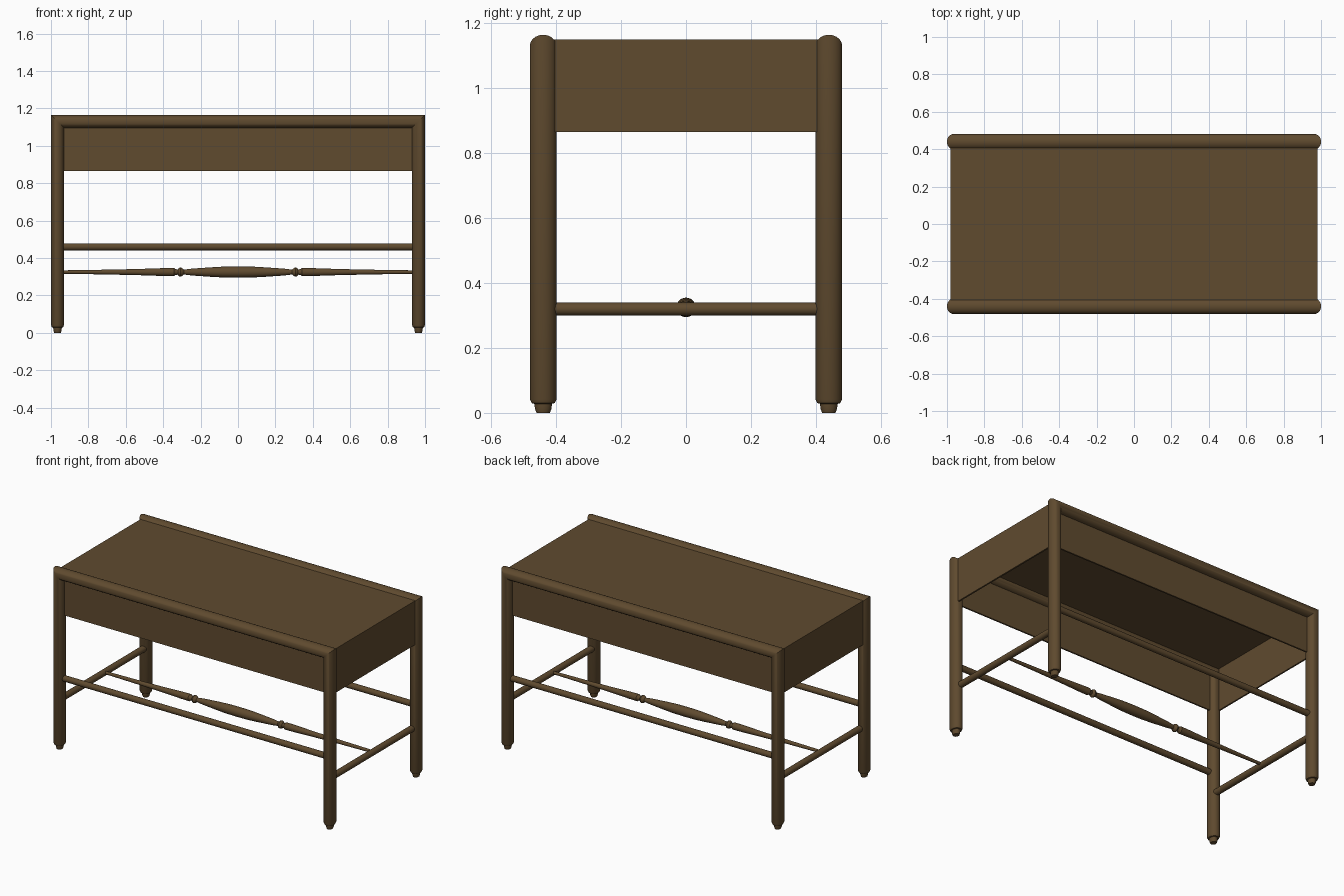
import bpy, bmesh, math

if bpy.data.objects.get("Cube"):
    bpy.data.objects.remove(bpy.data.objects["Cube"], do_unlink=True)

wood = bpy.data.materials.new("dark_brown_wood")
wood.use_nodes = True
colour = (0.115, 0.069, 0.028, 1)
wood.diffuse_color = colour
wood.node_tree.nodes["Principled BSDF"].inputs["Base Color"].default_value = colour

SIDES = 32
ANGLES = [2 * math.pi * i / SIDES for i in range(SIDES)]


def make_object(name, bm, smooth=True):
    bmesh.ops.recalc_face_normals(bm, faces=bm.faces)
    mesh = bpy.data.meshes.new(name)
    bm.to_mesh(mesh)
    bm.free()
    obj = bpy.data.objects.new(name, mesh)
    bpy.context.collection.objects.link(obj)
    mesh.materials.append(wood)
    if smooth:
        bpy.ops.object.select_all(action='DESELECT')
        obj.select_set(True)
        bpy.context.view_layer.objects.active = obj
        bpy.ops.object.shade_smooth_by_angle(angle=math.radians(35))
    return obj


def loft(name, rings):
    """Skin a list of point rings and cap both ends."""
    bm = bmesh.new()
    loops = [[bm.verts.new(p) for p in ring] for ring in rings]
    for a, b in zip(loops, loops[1:]):
        for i in range(SIDES):
            j = (i + 1) % SIDES
            bm.faces.new((a[i], a[j], b[j], b[i]))
    bm.faces.new(loops[0])
    bm.faces.new(loops[-1])
    return make_object(name, bm)


def turned(name, profile, axis, centre):
    """Round bar along x or y from (position, radius) pairs."""
    cx, cy, cz = centre
    rings = []
    for t, r in profile:
        if axis == 'x':
            rings.append([(cx + t, cy + r * math.cos(a), cz + r * math.sin(a)) for a in ANGLES])
        else:
            rings.append([(cx + r * math.cos(a), cy + t, cz + r * math.sin(a)) for a in ANGLES])
    return loft(name, rings)


# Legs and top rail swept as one mitred frame, with small turned feet
LEG_X, LEG_Y, RAIL_Z = 0.965, 0.44, 1.13
RX, RY = 0.035, 0.041
FOOT = [(0, 0.5), (0.012, 0.62), (0.028, 0.66), (0.03, 0.86), (0.042, 1)]


def frame_ring(side, y, z, scale, mitre):
    ring = []
    for a in ANGLES:
        u = RX * scale * math.cos(a)
        ring.append((side * (LEG_X + u), y + RY * scale * math.sin(a), z + u * mitre))
    return ring


for label, sy in (("front", -1), ("back", 1)):
    y = sy * LEG_Y
    rings = [frame_ring(-1, y, z, s, 0) for z, s in FOOT]
    rings += [frame_ring(side, y, RAIL_Z, 1, 1) for side in (-1, 1)]
    rings += [frame_ring(1, y, z, s, 0) for z, s in reversed(FOOT)]
    loft(label + "_leg_frame", rings)
    turned(label + "_stretcher", [(-LEG_X, 0.019), (LEG_X, 0.019)], 'x', (0, y, 0.46))

for label, sx in (("left", 1), ("right", -1)):
    turned(label + "_stretcher", [(-LEG_Y, 0.02), (LEG_Y, 0.02)], 'y', (sx * 0.96, 0, 0.32))

# Turned centre spindle with a swollen middle and two rings
half = [(0, 0.03), (0.08, 0.029), (0.15, 0.025), (0.25, 0.018), (0.29, 0.013),
        (0.3, 0.022), (0.308, 0.025), (0.316, 0.022), (0.322, 0.014), (0.335, 0.016),
        (0.342, 0.022), (0.4, 0.021), (0.55, 0.016), (0.75, 0.012), (0.96, 0.009)]
spindle = [(-t, r) for t, r in reversed(half[1:])] + half
turned("centre_spindle", spindle, 'x', (0, 0, 0.325))

# Top and aprons: a thin box left open underneath
TOP_Z, BOTTOM_Z, BOX_X, BOX_Y = 1.15, 0.866, 0.982, 0.44
bm = bmesh.new()
bmesh.ops.create_cube(bm, size=1)
for v in bm.verts:
    v.co.x *= 2 * BOX_X
    v.co.y *= 2 * BOX_Y
    v.co.z = TOP_Z if v.co.z > 0 else BOTTOM_Z
bm.normal_update()
bmesh.ops.delete(bm, geom=[f for f in bm.faces if f.normal.z < -0.5], context='FACES')
tabletop = make_object("top_and_aprons", bm, smooth=False)
shell = tabletop.modifiers.new("thickness", 'SOLIDIFY')
shell.thickness = 0.01
shell.offset = -1
shell.use_even_offset = True
